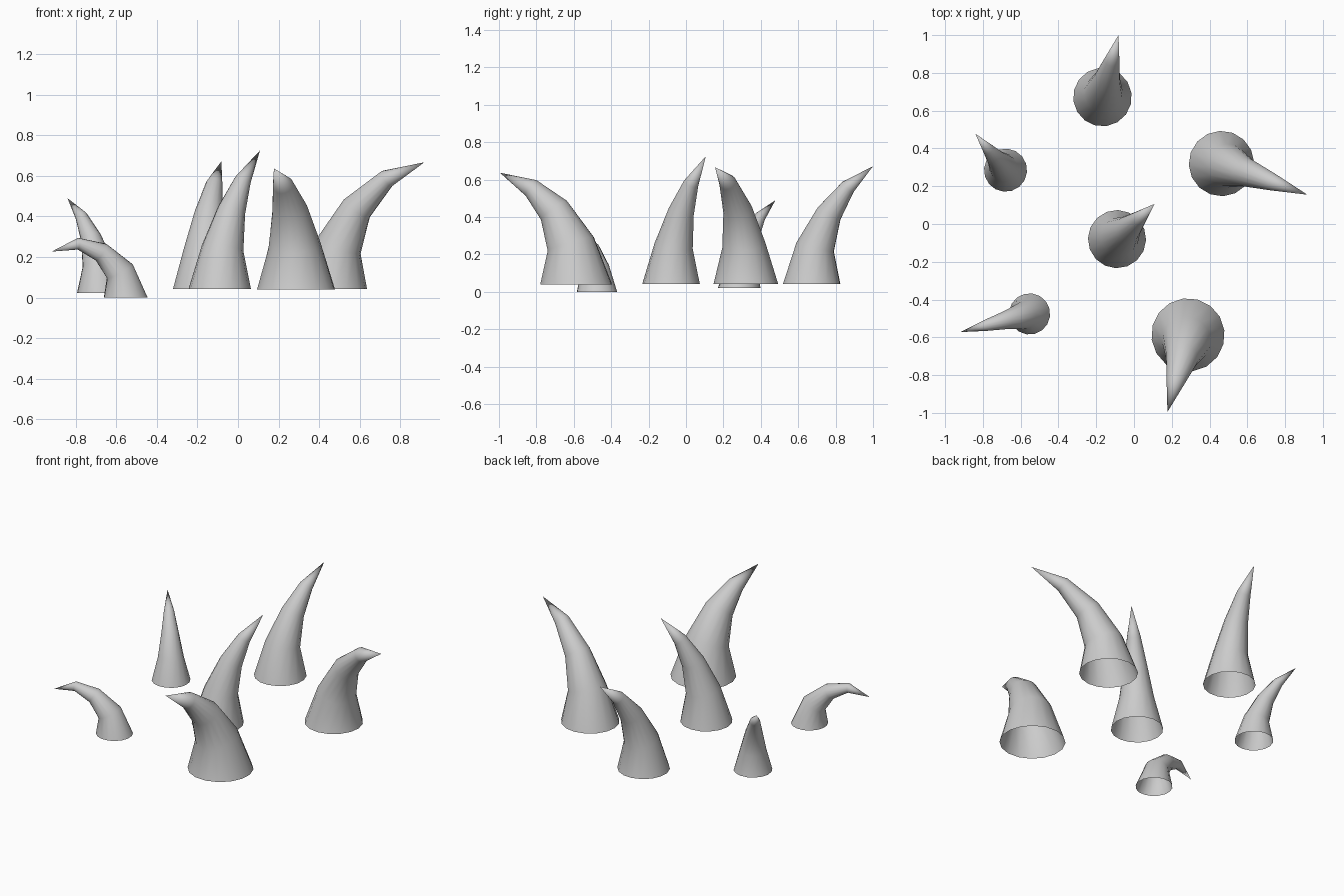
import bpy, bmesh, math
from mathutils import Vector

if "Cube" in bpy.data.objects:
    bpy.data.objects.remove(bpy.data.objects["Cube"])

SIDES = 16
TAPER = [1.0, 0.67, 0.45, 0.265]   # ring radius as a share of the base radius


def horn(name, base, tip, radius, path):
    """Open-bottomed tapered horn; path = (reach, height) of each ring centre, then the tip."""
    heading = Vector((tip[0] - base[0], tip[1] - base[1], 0)).normalized()
    side = Vector((-heading.y, heading.x, 0))
    up = Vector((0, 0, 1))
    origin = Vector((base[0], base[1], 0))

    # lean of each segment measured from vertical
    lean = [math.atan2(b[0] - a[0], b[1] - a[1]) for a, b in zip(path, path[1:])]
    tilts = [0.0] + [(a + b) / 2 for a, b in zip(lean, lean[1:])]

    bm = bmesh.new()
    rings = []
    for (u, z), tilt, share in zip(path, tilts, TAPER):
        centre = origin + heading * u + up * z
        across = heading * math.cos(tilt) - up * math.sin(tilt)
        r = radius * share
        rings.append([bm.verts.new(centre + across * r * math.cos(a) + side * r * math.sin(a))
                      for a in (2 * math.pi * i / SIDES for i in range(SIDES))])
    for lo, hi in zip(rings, rings[1:]):
        for i in range(SIDES):
            j = (i + 1) % SIDES
            bm.faces.new((lo[i], lo[j], hi[j], hi[i]))
    # pointed end
    point = bm.verts.new((tip[0], tip[1], path[-1][1]))
    for i in range(SIDES):
        bm.faces.new((rings[-1][i], rings[-1][(i + 1) % SIDES], point))
    for f in bm.faces:
        f.smooth = True
    mesh = bpy.data.meshes.new(name)
    bm.to_mesh(mesh)
    bm.free()
    bpy.context.collection.objects.link(bpy.data.objects.new(name, mesh))


# centre and back spikes, nearly upright
horn("centre_spike", (-0.09, -0.08), (0.108, 0.106), 0.154,
     [(0, 0.042), (0.02, 0.245), (0.08, 0.43), (0.157, 0.58), (0.272, 0.725)])
horn("back_spike", (-0.167, 0.672), (-0.082, 1.0), 0.155,
     [(0, 0.042), (0.019, 0.24), (0.096, 0.419), (0.20, 0.56), (0.339, 0.672)])

# large bent spikes
horn("front_spike", (0.286, -0.587), (0.177, -0.995), 0.194,
     [(0, 0.04), (0.03, 0.256), (0.122, 0.435), (0.249, 0.555), (0.422, 0.637)])
horn("right_spike", (0.463, 0.32), (0.918, 0.155), 0.173,
     [(0, 0.042), (0.032, 0.25), (0.13, 0.44), (0.287, 0.586), (0.484, 0.667)])

# small spikes on the left
horn("small_back_spike", (-0.68, 0.285), (-0.84, 0.478), 0.114,
     [(0, 0.022), (0.016, 0.165), (0.07, 0.295), (0.145, 0.402), (0.25, 0.49)])
horn("small_front_spike", (-0.553, -0.476), (-0.918, -0.572), 0.109,
     [(0, 0.0), (0.03, 0.13), (0.125, 0.224), (0.244, 0.266), (0.377, 0.227)])
